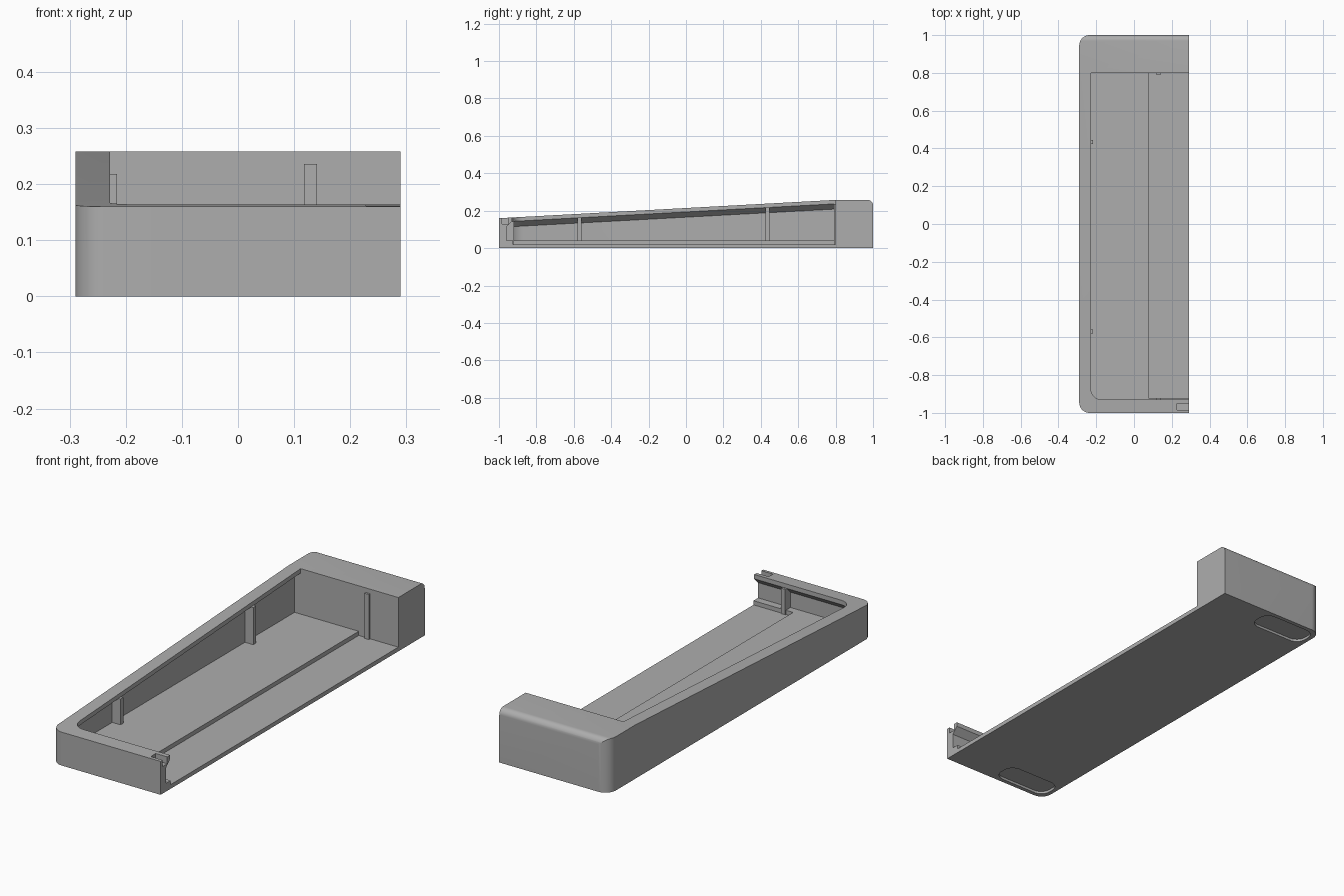
import bpy, bmesh, math

cube = bpy.data.objects.get("Cube")
if cube:
    bpy.data.objects.remove(cube, do_unlink=True)

grey = bpy.data.materials.new("grey plastic")
grey.use_nodes = True
colour = (0.42, 0.42, 0.42, 1)
grey.diffuse_color = colour
grey.node_tree.nodes["Principled BSDF"].inputs["Base Color"].default_value = colour

LEFT, RIGHT, OVER = -0.29, 0.29, 0.4


def roof(y):
    """Height of the sloping rim."""
    return 0.16 + 0.0544 * (y + 1)


def plan(x0, x1, y0, y1, radii):
    """Rectangle outline; radii are front-right, back-right, back-left, front-left."""
    corners = [(x1, y0, -1, 1), (x1, y1, -1, -1), (x0, y1, 1, -1), (x0, y0, 1, 1)]
    points = []
    for i, ((x, y, sx, sy), r) in enumerate(zip(corners, radii)):
        if r == 0:
            points.append((x, y))
            continue
        for k in range(13):
            a = math.radians(-90 + 90 * i + 90 * k / 12)
            points.append((x + sx * r + r * math.cos(a), y + sy * r + r * math.sin(a)))
    return points


def loft(name, rings):
    """Solid through matching rings of 3D points."""
    bm = bmesh.new()
    loops = [[bm.verts.new(p) for p in ring] for ring in rings]
    bm.faces.new(loops[0])
    bm.faces.new(loops[-1])
    for a, b in zip(loops, loops[1:]):
        for i in range(len(a)):
            j = (i + 1) % len(a)
            bm.faces.new((a[i], a[j], b[j], b[i]))
    bmesh.ops.recalc_face_normals(bm, faces=bm.faces)
    mesh = bpy.data.meshes.new(name)
    bm.to_mesh(mesh)
    bm.free()
    mesh.materials.append(grey)
    obj = bpy.data.objects.new(name, mesh)
    bpy.context.collection.objects.link(obj)
    return obj


def prism(name, outline, z0, z1):
    return loft(name, [[(x, y, z) for x, y in outline] for z in (z0, z1)])


def box(name, x0, x1, y0, y1, z0, z1):
    return prism(name, plan(x0, x1, y0, y1, (0, 0, 0, 0)), z0, z1)


def activate(obj):
    bpy.ops.object.select_all(action='DESELECT')
    obj.select_set(True)
    bpy.context.view_layer.objects.active = obj


def combine(target, tool, operation='DIFFERENCE'):
    activate(target)
    mod = target.modifiers.new("shape", 'BOOLEAN')
    mod.operation, mod.solver, mod.object = operation, 'EXACT', tool
    bpy.ops.object.modifier_apply(modifier=mod.name)
    bpy.data.objects.remove(tool, do_unlink=True)


# Outer shell: rounded plan trimmed by the wedge-shaped side profile
case = prism("case_half", plan(LEFT, RIGHT, -1, 1, (0, 0, 0.055, 0.055)), 0, OVER)
top, r = roof(0.8), 0.03
side = [(-1.1, -0.1), (1.1, -0.1), (1.1, top - r), (1, top - r)]
side += [(1 - r + r * math.cos(a), top - r + r * math.sin(a))
         for a in (math.radians(90 * k / 10) for k in range(1, 11))]
side += [(0.8, top), (-1.1, roof(-1.1))]
combine(case, loft("wedge", [[(x, y, z) for y, z in side] for x in (-OVER, OVER)]), 'INTERSECT')

# Main pocket with an undercut lip that follows the slope
wide = plan(-0.26, OVER, -0.96, 0.8, (0, 0, 0, 0.09))
narrow = plan(-0.228, OVER, -0.93, 0.8, (0, 0, 0, 0.058))
pocket = loft("pocket", [
    [(x, y, 0.04) for x, y in wide],
    [(x, y, roof(y) - 0.049) for x, y in wide],
    [(x, y, roof(y) - 0.021) for x, y in narrow],
    [(x, y, roof(y) + 0.1) for x, y in narrow]])
combine(case, pocket)

# Lower floor strip and the small slot on the front rim
combine(case, box("floor_strip", 0.08, OVER, -0.925, 0.8, 0.02, 0.06))
combine(case, box("rim_slot", 0.228, OVER, -0.985, -0.95, 0.13, OVER))

# Shallow foot recesses underneath
for y0 in (-0.98, 0.86):
    combine(case, prism("foot_recess", plan(-0.27, 0.02, y0, y0 + 0.12, (0.05,) * 4), -0.1, 0.012))

activate(case)
bpy.ops.object.shade_smooth_by_angle(angle=math.radians(25))

# Locating posts on the left, back and front walls
for name, y in (("left_post_front", -0.57), ("left_post_back", 0.435)):
    box(name, -0.265, -0.216, y - 0.011, y + 0.011, 0.035, roof(y) - 0.02)
box("back_post", 0.118, 0.141, 0.79, 0.81, 0.015, 0.236)
box("front_post", 0.118, 0.141, -0.965, -0.92, 0.015, 0.142)
